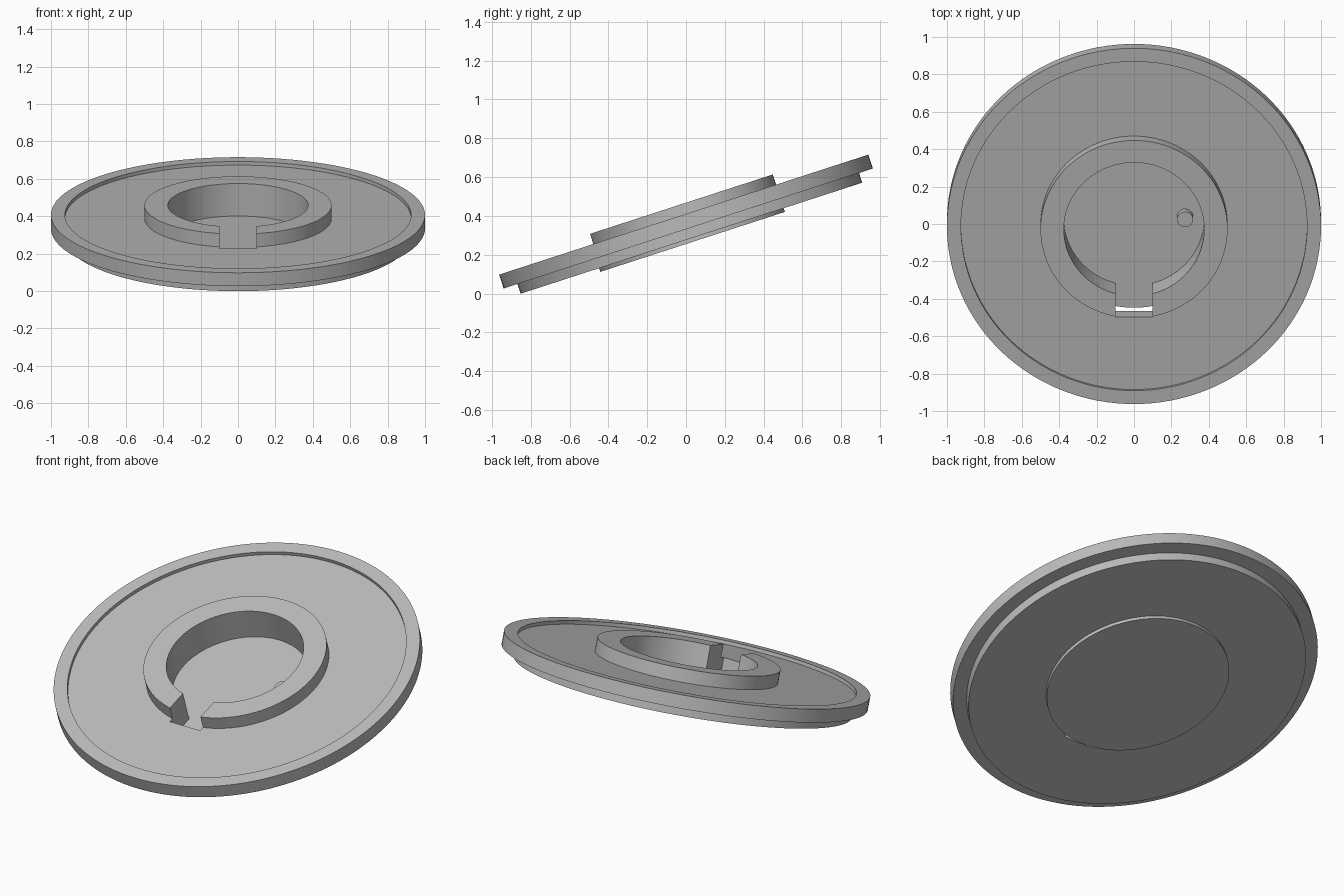
import bpy, bmesh, math
from mathutils import Matrix, Vector

cube = bpy.data.objects.get("Cube")
if cube:
    bpy.data.objects.remove(cube, do_unlink=True)

SEGMENTS = 128
TILT = Matrix.Translation((0, 0, 0.371)) @ Matrix.Rotation(math.radians(18), 4, 'X')

grey = bpy.data.materials.new("plain_grey")
grey.use_nodes = True
grey.diffuse_color = (0.5, 0.5, 0.5, 1)
grey.node_tree.nodes["Principled BSDF"].inputs["Base Color"].default_value = (0.5, 0.5, 0.5, 1)


def add_object(name, bm):
    """Turn a bmesh into a tilted object."""
    bmesh.ops.recalc_face_normals(bm, faces=bm.faces)
    mesh = bpy.data.meshes.new(name)
    bm.to_mesh(mesh)
    bm.free()
    mesh.materials.append(grey)
    obj = bpy.data.objects.new(name, mesh)
    obj.matrix_world = TILT
    bpy.context.collection.objects.link(obj)
    return obj


def lathe(name, profile):
    """Spin a closed (radius, height) profile around the disc axis."""
    bm = bmesh.new()
    verts = [bm.verts.new((r, 0, z)) for r, z in profile]
    edges = [bm.edges.new((a, b)) for a, b in zip(verts, verts[1:] + verts[:1])]
    bmesh.ops.spin(bm, geom=verts + edges, cent=(0, 0, 0), axis=(0, 0, 1),
                   angle=math.tau, steps=SEGMENTS, use_merge=True)
    bmesh.ops.remove_doubles(bm, verts=bm.verts, dist=1e-5)
    return add_object(name, bm)


def cylinder(name, radius, low, high, x=0, y=0):
    bm = bmesh.new()
    bmesh.ops.create_cone(bm, cap_ends=True, segments=SEGMENTS, radius1=radius, radius2=radius,
                          depth=high - low, matrix=Matrix.Translation((x, y, (low + high) / 2)))
    return add_object(name, bm)


def smooth(obj):
    bpy.ops.object.select_all(action='DESELECT')
    obj.select_set(True)
    bpy.context.view_layer.objects.active = obj
    bpy.ops.object.shade_smooth_by_angle(angle=math.radians(30))


# Flange with raised rim, stepped underside and hub ring
flange = lathe("flange_and_hub", [
    (0.375, -0.09), (0.925, -0.09), (0.925, -0.0375), (1, -0.0375), (1, 0.0375),
    (0.925, 0.0375), (0.925, 0.0175), (0.5, 0.0175), (0.5, 0.0925), (0.375, 0.0925)])

# Slot through the front of the hub
bm = bmesh.new()
bmesh.ops.create_cube(bm, size=1, matrix=Matrix.Translation((0, -0.367, 0))
                      @ Matrix.Diagonal(Vector((0.2, 0.3, 0.5, 1))))
cutter = add_object("slot_cutter", bm)
cutter.hide_render = True
cut = flange.modifiers.new("slot", 'BOOLEAN')
cut.operation = 'DIFFERENCE'
cut.solver = 'EXACT'
cut.object = cutter
bpy.context.view_layer.objects.active = flange
flange.select_set(True)
bpy.ops.object.modifier_apply(modifier=cut.name)
bpy.data.objects.remove(cutter, do_unlink=True)

# Base plate closing the bore, and the small pin standing on it
plate = cylinder("base_plate", 0.5, -0.11, -0.09)
pin = cylinder("locating_pin", 0.043, -0.09, -0.04, x=0.273, y=0.012)

for part in (flange, plate, pin):
    smooth(part)
